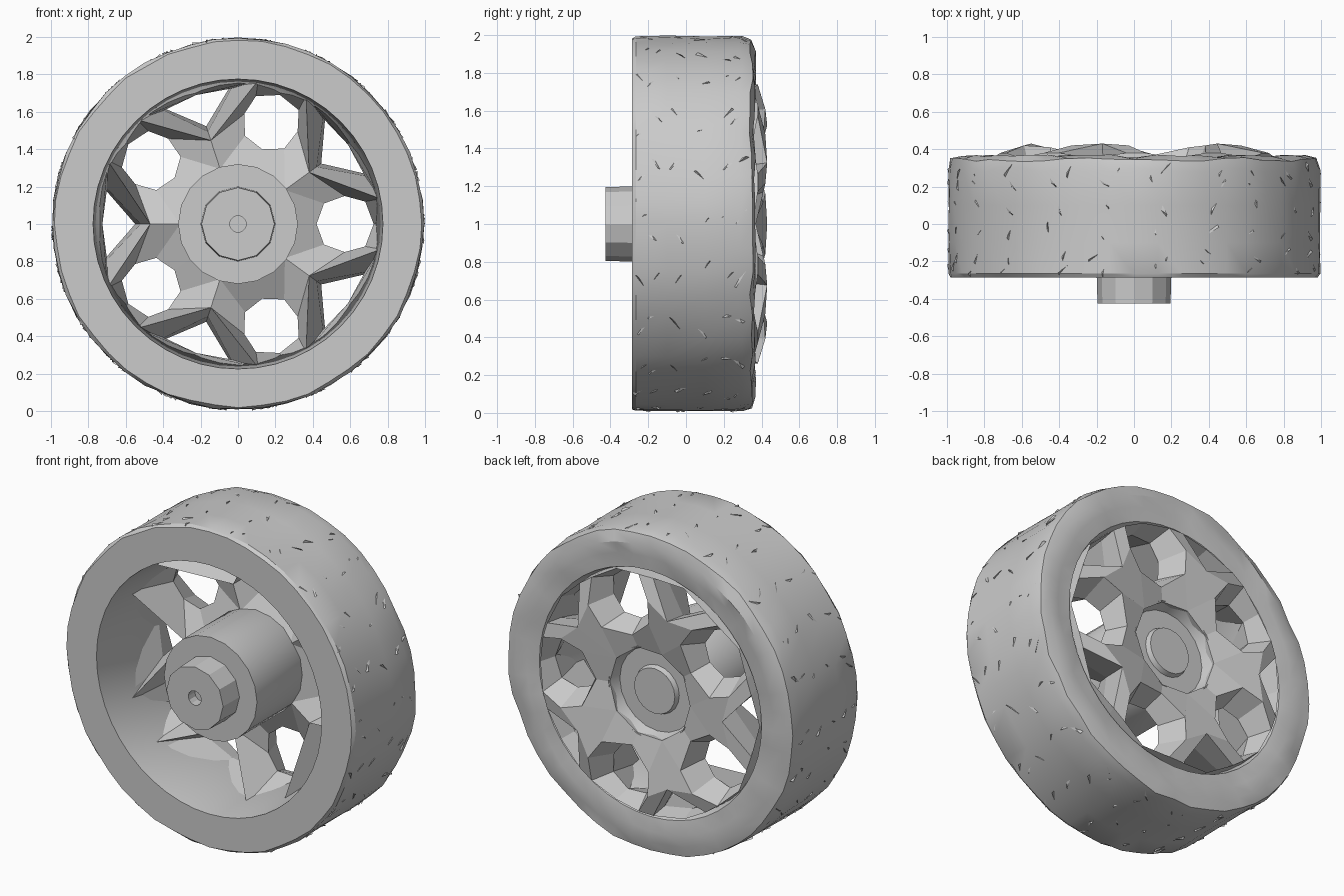
import bpy, bmesh, math, random
from math import radians, cos, sin

random.seed(4)
if "Cube" in bpy.data.objects:
    bpy.data.objects.remove(bpy.data.objects["Cube"], do_unlink=True)

grey = bpy.data.materials.new("plain grey")
grey.use_nodes = True
grey.diffuse_color = (0.6, 0.6, 0.6, 1)
grey.node_tree.nodes["Principled BSDF"].inputs["Base Color"].default_value = (0.6, 0.6, 0.6, 1)


def polar(r, deg, y):
    """Point around the axle, which runs along y at height 1."""
    return (r * cos(radians(deg)), y, 1 + r * sin(radians(deg)))


def finish(bm, name, smooth):
    bmesh.ops.remove_doubles(bm, verts=bm.verts, dist=0.0005)
    bmesh.ops.recalc_face_normals(bm, faces=bm.faces)
    mesh = bpy.data.meshes.new(name)
    bm.to_mesh(mesh)
    bm.free()
    mesh.materials.append(grey)
    obj = bpy.data.objects.new(name, mesh)
    bpy.context.collection.objects.link(obj)
    if smooth:
        bpy.ops.object.select_all(action='DESELECT')
        obj.select_set(True)
        bpy.context.view_layer.objects.active = obj
        bpy.ops.object.shade_smooth_by_angle(angle=radians(28))


def lathe(name, profile, segments, closed, wobble=0.0):
    """Revolve (radius, y) points; wobble roughens the tread and back shoulder."""
    bm = bmesh.new()
    rings = []
    for i in range(segments):
        ring = []
        for r, y in profile:
            if r > 0.95:
                r -= random.uniform(0, wobble)
            if r > 0.8 and y > 0.28:
                y += random.uniform(-wobble, wobble)
            ring.append(bm.verts.new(polar(r, 360 * i / segments, y)))
        rings.append(ring)
    n = len(profile)
    for i in range(segments):
        a, b = rings[i], rings[(i + 1) % segments]
        for j in range(n if closed else n - 1):
            k = (j + 1) % n
            if profile[j][0] == 0:
                bm.faces.new((a[j], a[k], b[k]))
            elif profile[k][0] == 0:
                bm.faces.new((a[j], a[k], b[j]))
            else:
                bm.faces.new((a[j], a[k], b[k], b[j]))
    finish(bm, name, True)


# Tire with a flat front wall, uneven back shoulder and tapered barrel
lathe("tire", [(0.775, -0.285), (0.985, -0.285), (0.998, -0.265), (0.998, -0.1),
               (0.998, 0.1), (0.998, 0.29), (0.985, 0.345), (0.92, 0.36), (0.85, 0.36),
               (0.765, 0.35), (0.735, 0.27)], 48, True, 0.011)

# Hub drum with a recessed back cap
lathe("hub_drum", [(0, -0.27), (0.32, -0.27), (0.32, 0.28), (0.285, 0.355),
                   (0.26, 0.28), (0.15, 0.28), (0.14, 0.31), (0, 0.31)], 20, False)

# Faceted front boss with a small socket
lathe("front_boss", [(0, -0.36), (0.045, -0.36), (0.045, -0.425), (0.195, -0.425),
                     (0.2, -0.26), (0, -0.26)], 12, False)

# Thin wedge ribs scattered in rows over the tread
bm = bmesh.new()
for row in (-0.23, -0.17, -0.04, 0.09, 0.22, 0.28):
    for step in range(22):
        deg = step * 360 / 22 + random.uniform(-4, 4)
        y = row + random.uniform(-0.02, 0.02)
        da, dy = random.uniform(-3, 3), random.choice((-1, 1)) * 0.035
        corners = [polar(0.985, deg - da, y - dy), polar(0.985, deg + da, y + dy),
                   polar(0.985, deg + 1, y), polar(1.0, deg + da, y + dy * 0.6)]
        v = [bm.verts.new(c) for c in corners]
        for i, j, k in ((0, 1, 2), (0, 1, 3), (1, 2, 3), (0, 2, 3)):
            bm.faces.new((v[i], v[j], v[k]))
finish(bm, "tread_ribs", False)


def pol(x, z, y):
    """Local flat position beside a hole centre line, as radius, angle, y."""
    return (math.hypot(x, z), math.degrees(math.atan2(z, x)), y)


def pol_spoke(x, z, y):
    r, a, y = pol(x, z, y)
    return (r, 36 - a, y)


# One half of a forked spoke, from window centre line to spoke centre line
front = [(0.31, 0, 0.17), (0.31, 36, 0.16), (0.47, 36, 0.16),
         (0.775, 10, -0.07), (0.79, 0, 0.12)]
waist = [pol(0.42, 0, 0.25), pol(0.46, 0.11, 0.25), pol(0.57, 0.15, 0.25),
         pol(0.68, 0.12, 0.25), pol(0.725, 0, 0.25)]
back = [pol(0.36, 0, 0.37), pol(0.43, 0.17, 0.41), pol(0.57, 0.215, 0.42),
        pol(0.72, 0.17, 0.38), pol(0.755, 0, 0.355)]
fork_front = [front[2], front[3], (0.79, 36, 0.12)]
fork_waist = [pol_spoke(0.52, 0, 0.26), pol_spoke(0.7, 0.19, 0.26), pol_spoke(0.725, 0, 0.26)]
fork_back = [pol_spoke(0.55, 0, 0.43), pol_spoke(0.715, 0.19, 0.38), pol_spoke(0.755, 0, 0.355)]
inner = [(0.28, 0, 0.35), (0.28, 36, 0.36)]

patches = []
for loops in ((front, waist, back), (fork_front, fork_waist, fork_back)):
    for lower, upper in zip(loops, loops[1:]):
        for i in range(len(lower) - 1):
            patches.append((lower[i], lower[i + 1], upper[i + 1], upper[i]))
# Star-shaped back face
patches += [(inner[0], back[0], back[1], inner[1]),
            (inner[1], back[1], back[2], fork_back[0]),
            (back[2], back[3], fork_back[1], fork_back[0])]
# Hidden inner and outer edges
patches += [(front[0], front[1], inner[1], inner[0]),
            (front[4], front[3], back[3], back[4]),
            (front[3], fork_front[2], fork_back[2], fork_back[1]),
            (front[3], fork_back[1], back[3])]

bm = bmesh.new()
for turn in range(5):
    for side in (1, -1):
        for patch in patches:
            bm.faces.new([bm.verts.new(polar(r, turn * 72 + side * a, y)) for r, a, y in patch])
finish(bm, "forked_spokes", False)
